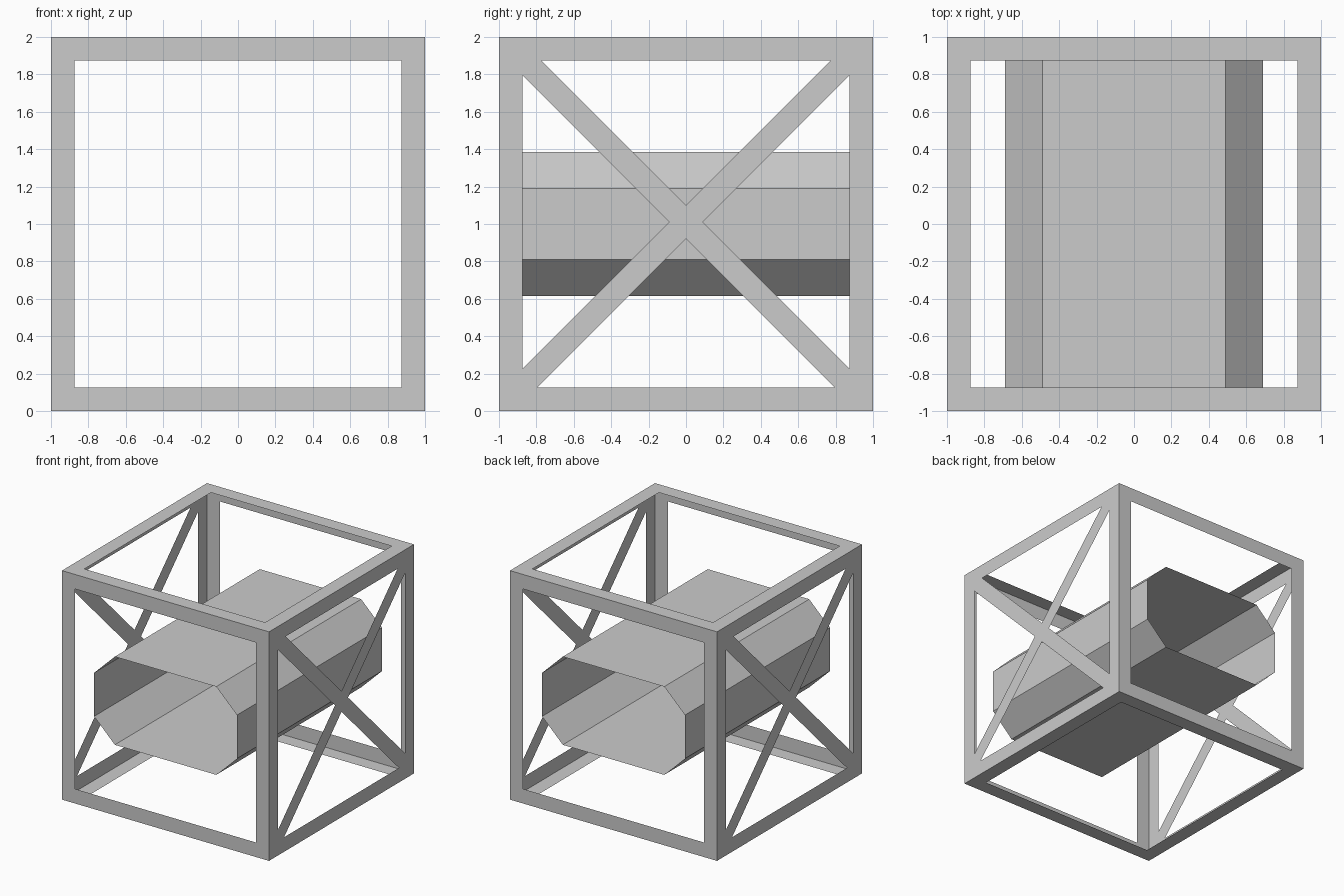
import bpy
import math
from mathutils import Matrix, Vector

if "Cube" in bpy.data.objects:
    bpy.data.objects.remove(bpy.data.objects["Cube"])

INNER = 0.873    # half size of each window
MID = 0.01       # brace crossing height above the cube centre
HALF = 0.09      # half diagonal of the brace crossing
CENTRE = Matrix.Translation((0, 0, 1))


def make(name, verts, faces, matrix=Matrix()):
    mesh = bpy.data.meshes.new(name)
    mesh.from_pydata([matrix @ Vector(v) for v in verts], [], faces)
    mesh.update()
    ob = bpy.data.objects.new(name, mesh)
    bpy.context.collection.objects.link(ob)
    return ob


def turn(degrees, axis):
    return CENTRE @ Matrix.Rotation(math.radians(degrees), 4, axis)


# Six thin square window panels forming the open cube frame
corners = [(-1, -1), (1, -1), (1, 1), (-1, 1)]
ring = [(x * s, y * s, 1) for s in (1, INNER) for x, y in corners]
ring_faces = [(i, (i + 1) % 4, (i + 1) % 4 + 4, i + 4) for i in range(4)]
panels = {
    "top_frame": turn(0, 'X'), "bottom_frame": turn(180, 'X'),
    "front_frame": turn(90, 'X'), "back_frame": turn(-90, 'X'),
    "right_frame": turn(90, 'Y'), "left_frame": turn(-90, 'Y'),
}
for name, matrix in panels.items():
    make(name, ring, ring_faces, matrix)

# Flat crossed braces on the two sides: a centre square and four arms
for name, x in (("right_brace", 1), ("left_brace", -1)):
    verts = [(x, 0, MID + HALF), (x, HALF, MID),
             (x, 0, MID - HALF), (x, -HALF, MID)]
    faces = [(3, 2, 1, 0)]
    for sy in (1, -1):
        for sz in (1, -1):
            n = len(verts)
            reach = INNER - HALF
            verts += [(x, 0, MID + sz * HALF), (x, sy * HALF, MID),
                      (x, sy * INNER, MID + sz * reach),
                      (x, sy * INNER, sz * INNER),
                      (x, sy * (reach - sz * MID), sz * INNER)]
            arm = tuple(range(n, n + 5))
            faces.append(arm if sy * sz < 0 else arm[::-1])
    if x > 0:
        faces = [f for f in faces]
    faces = [f[::-1] if x > 0 else f for f in faces]
    make(name, verts, faces, CENTRE)

# Open eight-sided tube running from front to back
quarter = [(0.69, 0.19), (0.49, 0.385)]
half = quarter + [(-x, z) for x, z in reversed(quarter)]
profile = half + [(-x, -z) for x, z in half]
n = len(profile)
tube = [(x, y, z) for y in (-1, 1) for x, z in profile]
make("octagonal_tube", tube,
     [(i, (i + 1) % n, (i + 1) % n + n, i + n) for i in range(n)], CENTRE)
